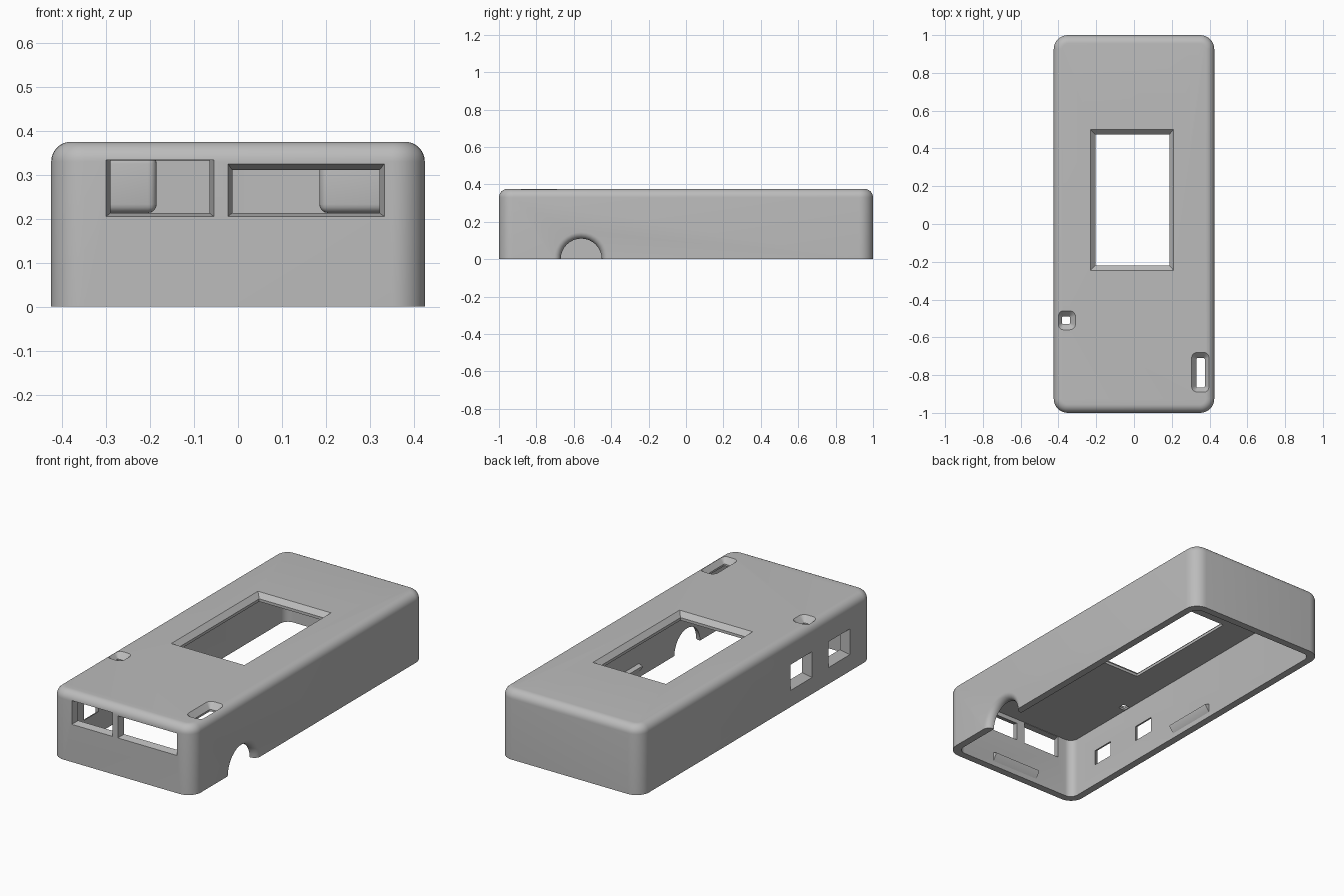
import bpy, bmesh
from math import sin, cos, pi
from mathutils import Matrix

if "Cube" in bpy.data.objects:
    bpy.data.objects.remove(bpy.data.objects["Cube"], do_unlink=True)

HX, HY, H, WALL = 0.425, 1.0, 0.375, 0.04

grey = bpy.data.materials.new("plastic_grey")
grey.use_nodes = True
grey.diffuse_color = (0.5, 0.5, 0.5, 1)
grey.node_tree.nodes["Principled BSDF"].inputs["Base Color"].default_value = (0.5, 0.5, 0.5, 1)

# Axis mappings for lofts: w is the direction the sections are stacked along
UP = lambda u, v, w: (u, v, w)
FRONT = lambda u, v, w: (u, w, v)
SIDE = lambda u, v, w: (w, u, v)


def make_object(name, bm):
    bmesh.ops.remove_doubles(bm, verts=bm.verts[:], dist=1e-5)
    bmesh.ops.recalc_face_normals(bm, faces=bm.faces[:])
    mesh = bpy.data.meshes.new(name)
    bm.to_mesh(mesh)
    bm.free()
    mesh.materials.append(grey)
    obj = bpy.data.objects.new(name, mesh)
    bpy.context.collection.objects.link(obj)
    return obj


def rounded_rect(u0, u1, v0, v1, r, steps=8):
    corners = [(u1 - r, v1 - r), (u0 + r, v1 - r), (u0 + r, v0 + r), (u1 - r, v0 + r)]
    return [(cu + r * cos((q + i / steps) * pi / 2), cv + r * sin((q + i / steps) * pi / 2))
            for q, (cu, cv) in enumerate(corners) for i in range(steps + 1)]


def loft(name, axes, sections):
    """Solid through rounded rectangles given as (u0, u1, v0, v1, radius, w)."""
    bm = bmesh.new()
    rings = [[bm.verts.new(axes(u, v, s[5])) for u, v in rounded_rect(*s[:5])] for s in sections]
    n = len(rings[0])
    for a, b in zip(rings, rings[1:]):
        for i in range(n):
            bm.faces.new((a[i], a[(i + 1) % n], b[(i + 1) % n], b[i]))
    bm.faces.new(rings[0])
    bm.faces.new(rings[-1])
    return make_object(name, bm)


def funnel(name, axes, outer, inner, r_out, r_in, surface, neck, end):
    """Opening that narrows from the outer rectangle at the surface to the inner one."""
    beyond = surface + (surface - end) * 0.5
    return loft(name, axes, [(*outer, r_out, beyond), (*outer, r_out, surface),
                             (*inner, r_in, neck), (*inner, r_in, end)])


# Shell with upright rounded corners and a filleted top edge
fillet, corner = 0.045, 0.075
sections = [(-HX, HX, -HY, HY, corner, 0)]
for i in range(9):
    a = i / 8 * pi / 2
    d = fillet * (1 - cos(a))
    sections.append((-HX + d, HX - d, -HY + d, HY - d, corner - d, H - fillet + fillet * sin(a)))
shell = loft("case_shell", UP, sections)

# Hollow inside
ix, iy, ceiling = HX - WALL, HY - WALL, H - WALL
cutters = [loft("cavity", UP, [(-ix, ix, -iy, iy, 0.045, -0.1), (-ix, ix, -iy, iy, 0.045, ceiling)])]

# Screen window, slide slot and button hole in the top
cutters += [
    funnel("screen_window", UP, (-0.23, 0.21, -0.245, 0.5), (-0.205, 0.187, -0.22, 0.475),
           0, 0, H, H - 0.025, 0.3),
    funnel("slide_slot", UP, (0.305, 0.4, -0.89, -0.68), (0.33, 0.375, -0.865, -0.71),
           0.03, 0.006, H, H - 0.03, 0.3),
    funnel("button_hole", UP, (-0.405, -0.31, -0.56, -0.46), (-0.38, -0.34, -0.53, -0.49),
           0.03, 0.004, H, H - 0.03, 0.3),
]

# Two port openings in the front
cutters += [
    funnel("front_port_a", FRONT, (-0.3, -0.055, 0.205, 0.334), (-0.29, -0.065, 0.213, 0.333),
           0, 0, -HY, -iy, -0.93),
    funnel("front_port_b", FRONT, (-0.023, 0.333, 0.205, 0.325), (-0.013, 0.322, 0.213, 0.311),
           0, 0, -HY, -iy, -0.93),
]

# Two socket openings in the -x side
for y in (-0.385, -0.71):
    cutters.append(funnel("side_port", SIDE, (y - 0.092, y + 0.092, 0.09, 0.23),
                          (y - 0.062, y + 0.062, 0.118, 0.202), 0, 0, -HX, -ix, -0.35))

# Flared cable arch in the +x side
arch = [(0.11, 0.35)] + [(0.11 + 0.035 * (1 - cos(t)), ix + 0.005 + 0.035 * sin(t))
                         for t in (i / 8 * pi / 2 for i in range(9))] + [(0.145, 0.5)]
cutters.append(loft("cable_arch", SIDE, [(-0.56 - r, -0.56 + r, -r, r, r, w) for r, w in arch]))

for cutter in cutters:
    mod = shell.modifiers.new("cut", 'BOOLEAN')
    mod.operation, mod.solver, mod.object = 'DIFFERENCE', 'EXACT', cutter
bpy.context.view_layer.update()
result = bpy.data.meshes.new_from_object(shell.evaluated_get(bpy.context.evaluated_depsgraph_get()))
shell.modifiers.clear()
shell.data = result
shell.data.materials.clear()
shell.data.materials.append(grey)
for cutter in cutters:
    bpy.data.objects.remove(cutter, do_unlink=True)

# Wedge snap tabs in the middle of each inner wall
for name, turn, reach in (("front", 0, iy), ("right", 1, ix), ("back", 2, iy), ("left", 3, ix)):
    bm = bmesh.new()
    profile = [(-0.005, 0.02), (0.022, 0.06), (0.022, 0.068), (-0.005, 0.078)]
    ends = [[bm.verts.new((x, d - reach, z)) for d, z in profile] for x in (-0.145, 0.145)]
    for i in range(4):
        j = (i + 1) % 4
        bm.faces.new((ends[0][i], ends[0][j], ends[1][j], ends[1][i]))
    for e in ends:
        bm.faces.new(e)
    bm.transform(Matrix.Rotation(turn * pi / 2, 4, 'Z'))
    make_object(name + "_snap_tab", bm)

# Rounded bosses under the ceiling in the rear corners
for name, side in (("left", 1), ("right", -1)):
    bm = bmesh.new()
    bmesh.ops.create_cube(bm, size=1)
    bm.transform(Matrix.Translation((side * 0.29, 0.8625, 0.279))
                 @ Matrix.Diagonal((0.21, 0.205, 0.132, 1)))
    bmesh.ops.bevel(bm, geom=bm.edges[:], offset=0.02, segments=4, profile=0.5, affect='EDGES')
    make_object(name + "_rear_boss", bm)

# Smooth shading with sharp edges kept
bpy.ops.object.select_all(action='DESELECT')
for obj in bpy.context.collection.objects:
    if obj.type == 'MESH' and grey.name in obj.data.materials:
        obj.select_set(True)
        bpy.context.view_layer.objects.active = obj
bpy.ops.object.shade_smooth_by_angle(angle=0.6)
